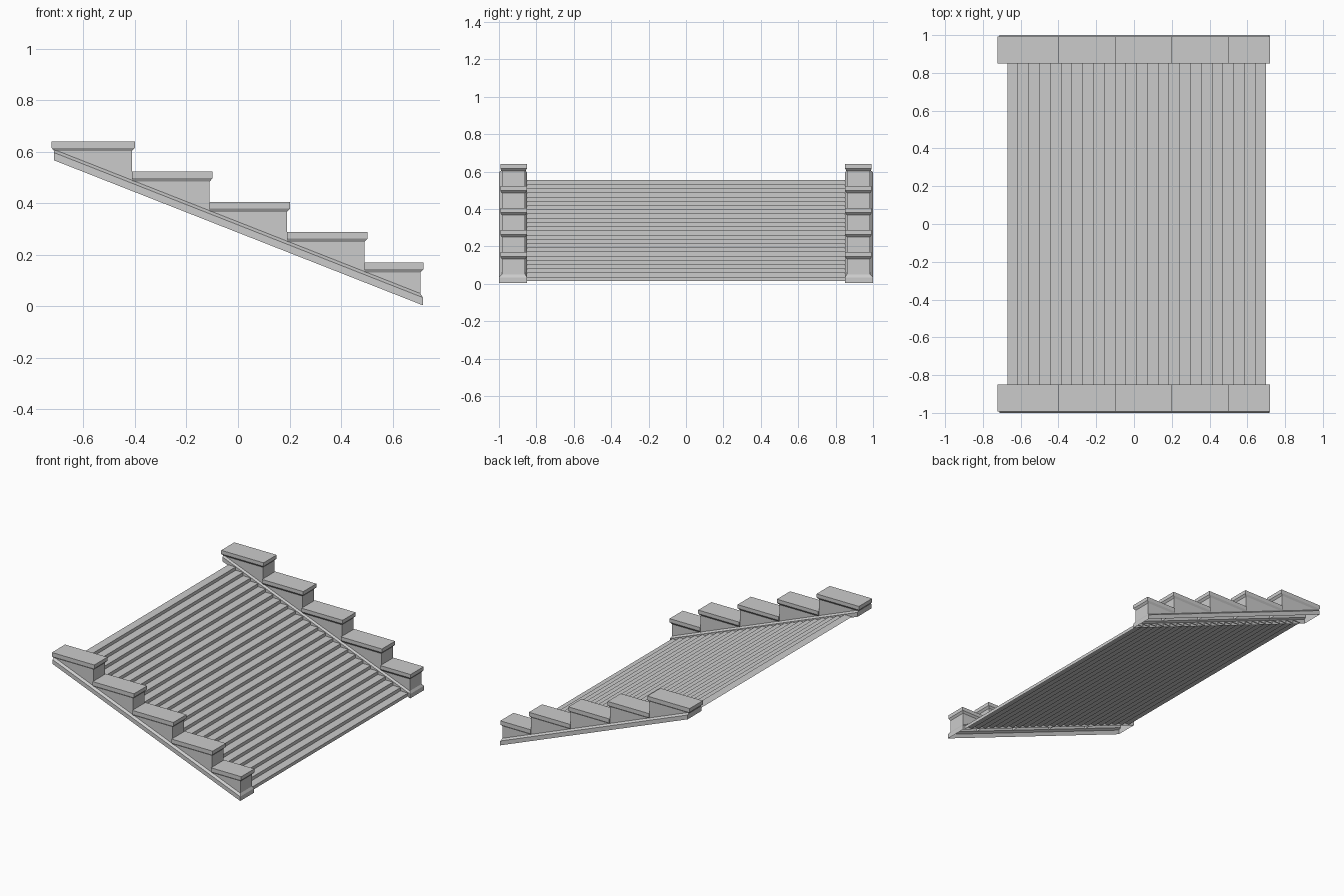
import bpy, bmesh

if "Cube" in bpy.data.objects:
    bpy.data.objects.remove(bpy.data.objects["Cube"])

stone = bpy.data.materials.new("pale grey stone")
stone.use_nodes = True
stone.diffuse_color = (0.6, 0.6, 0.6, 1)
stone.node_tree.nodes["Principled BSDF"].inputs["Base Color"].default_value = (0.6, 0.6, 0.6, 1)


def finish(name, bm, mirror=True):
    mesh = bpy.data.meshes.new(name)
    bm.to_mesh(mesh)
    bm.free()
    mesh.materials.append(stone)
    obj = bpy.data.objects.new(name, mesh)
    bpy.context.collection.objects.link(obj)
    if mirror:
        mod = obj.modifiers.new("other side", 'MIRROR')
        mod.use_axis = (False, True, False)
    return obj


def rect(x0, x1, y0, y1, height):
    """Four corners, counter-clockwise from above; height is a function of x."""
    return [(x, y, height(x)) for x, y in ((x0, y0), (x1, y0), (x1, y1), (x0, y1))]


def loft(bm, rings):
    """Skin between rings and return the rings as vertices."""
    loops = [[bm.verts.new(p) for p in ring] for ring in rings]
    for a, b in zip(loops, loops[1:]):
        for i in range(len(a)):
            j = (i + 1) % len(a)
            bm.faces.new((a[i], a[j], b[j], b[i]))
    return loops


def slope(x):
    return 0.286 - 0.393 * x


# Flight of thin steps, one folded sheet
STEPS, RUN, RISE = 24, 1.37 / 24, 0.0225
profile = [(0.70, 0.0145)]
for i in range(STEPS):
    x, z = profile[-1]
    profile += [(x, z + RISE), (x - RUN, z + RISE)]
bm = bmesh.new()
rows = [[bm.verts.new((x, y, z)) for y in (-0.855, 0.855)] for x, z in profile]
for a, b in zip(rows, rows[1:]):
    bm.faces.new((a[0], a[1], b[1], b[0]))
finish("steps", bm, mirror=False)

# Sloping plinth band with a chamfered top, open underneath
bm = bmesh.new()
loft(bm, [rect(-0.713, 0.717, 0.85, 1.0, slope),
          rect(-0.713, 0.717, 0.85, 1.0, lambda x: slope(x) + 0.03),
          rect(-0.713, 0.708, 0.86, 0.985, lambda x: slope(x) + 0.042)])
finish("side_plinth", bm)

# Stepped side wall, open underneath
ends = [-0.412, -0.11, 0.19, 0.49, 0.708]
tops = [0.64 - 0.1175 * i for i in range(len(ends))]
outline = [(-0.713, slope(-0.713) + 0.042)]
x = -0.713
for end, top in zip(ends, tops):
    outline += [(x, top - 0.005), (end, top - 0.005)]
    x = end
outline.append((x, slope(x) + 0.042))
bm = bmesh.new()
inner, outer = [[bm.verts.new((x, y, z)) for x, z in outline] for y in (0.86, 0.985)]
bm.faces.new(inner[::-1])
bm.faces.new(outer)
for i in range(len(outline) - 1):
    bm.faces.new((inner[i], inner[i + 1], outer[i + 1], outer[i]))
bmesh.ops.recalc_face_normals(bm, faces=bm.faces)
finish("stepped_side_wall", bm)

# Coping slabs with a tapered underside
bm = bmesh.new()
start = -0.713
for end, top in zip(ends, tops):
    left = start - 0.01 if start < -0.7 else start
    rings = [rect(start, end, 0.86, 0.985, lambda x: top - 0.038),
             rect(left, end + 0.012, 0.85, 0.993, lambda x: top - 0.025),
             rect(left, end + 0.012, 0.85, 0.993, lambda x: top)]
    bm.faces.new(loft(bm, rings)[-1])
    start = end
finish("coping_slabs", bm)
